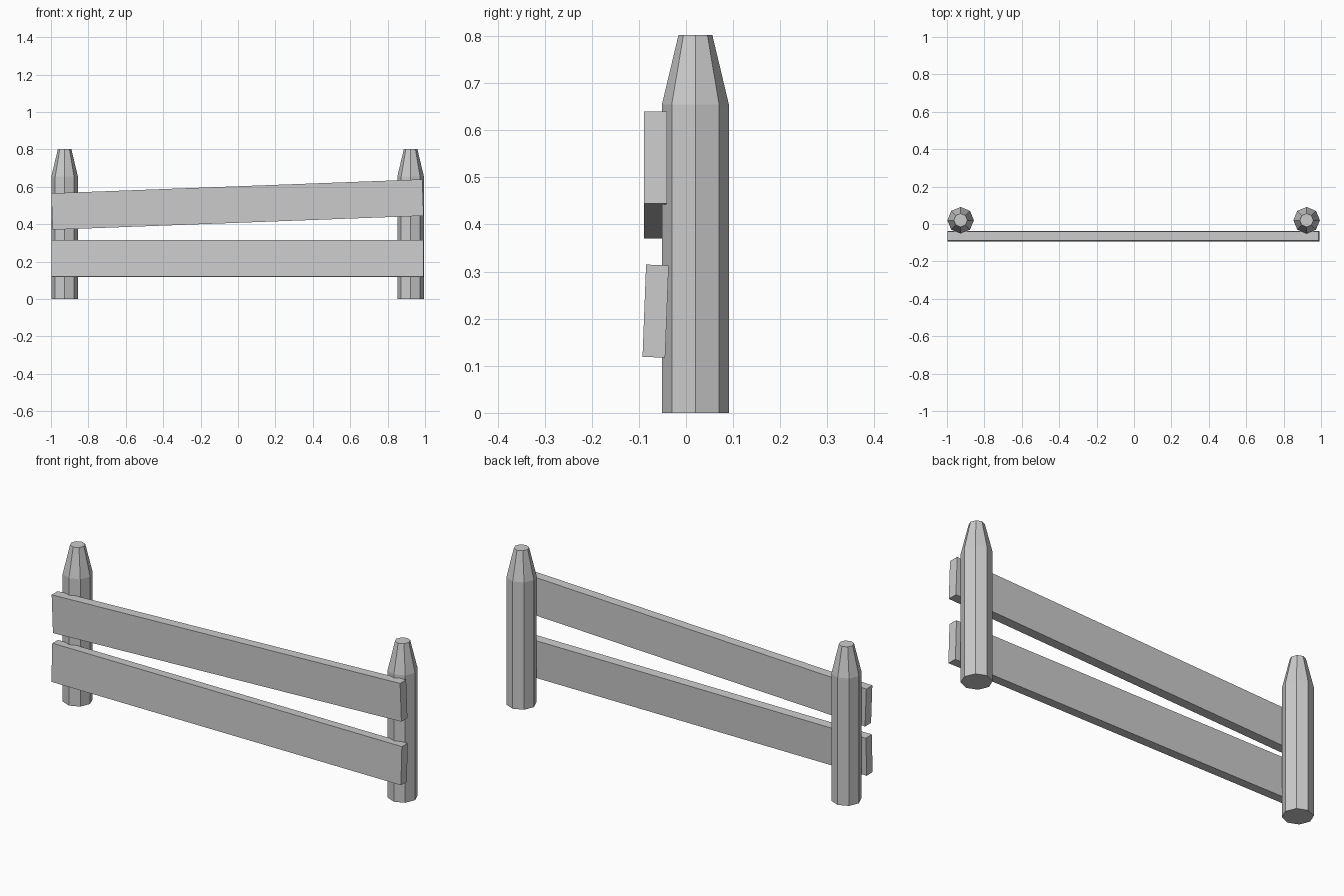
import bpy, bmesh
from math import radians, cos, sin, pi

if "Cube" in bpy.data.objects:
    bpy.data.objects.remove(bpy.data.objects["Cube"])


def make_object(name, bm):
    bmesh.ops.recalc_face_normals(bm, faces=bm.faces[:])
    mesh = bpy.data.meshes.new(name)
    bm.to_mesh(mesh)
    bm.free()
    obj = bpy.data.objects.new(name, mesh)
    bpy.context.collection.objects.link(obj)
    return obj


def post(name, x, y, profile, sides=8):
    """Eight-sided stake lofted through (radius, height) rings."""
    bm = bmesh.new()
    rings = [[bm.verts.new((r * cos(2 * pi * i / sides), r * sin(2 * pi * i / sides), z))
              for i in range(sides)] for r, z in profile]
    for a, b in zip(rings, rings[1:]):
        for i in range(sides):
            j = (i + 1) % sides
            bm.faces.new((a[i], a[j], b[j], b[i]))
    bm.faces.new(rings[0])
    bm.faces.new(rings[-1])
    make_object(name, bm).location = (x, y, 0)


def plank(name, size, location, tilt):
    bm = bmesh.new()
    bmesh.ops.create_cube(bm, size=1)
    bmesh.ops.scale(bm, vec=size, verts=bm.verts[:])
    obj = make_object(name, bm)
    obj.location = location
    obj.rotation_euler = [radians(a) for a in tilt]


# Two posts with tapered, blunt tips
stake = [(0.071, 0), (0.071, 0.655), (0.036, 0.802)]
post("left_post", -0.927, 0.02, stake)
post("right_post", 0.923, 0.02, stake)

# Sloping upper plank and slightly leaning lower plank
plank("upper_plank", (1.985, 0.049, 0.195), (-0.003, -0.0645, 0.505), (0, -2.15, 0))
plank("lower_plank", (1.99, 0.048, 0.196), (-0.003, -0.0645, 0.216), (-2.2, 0, 0))
